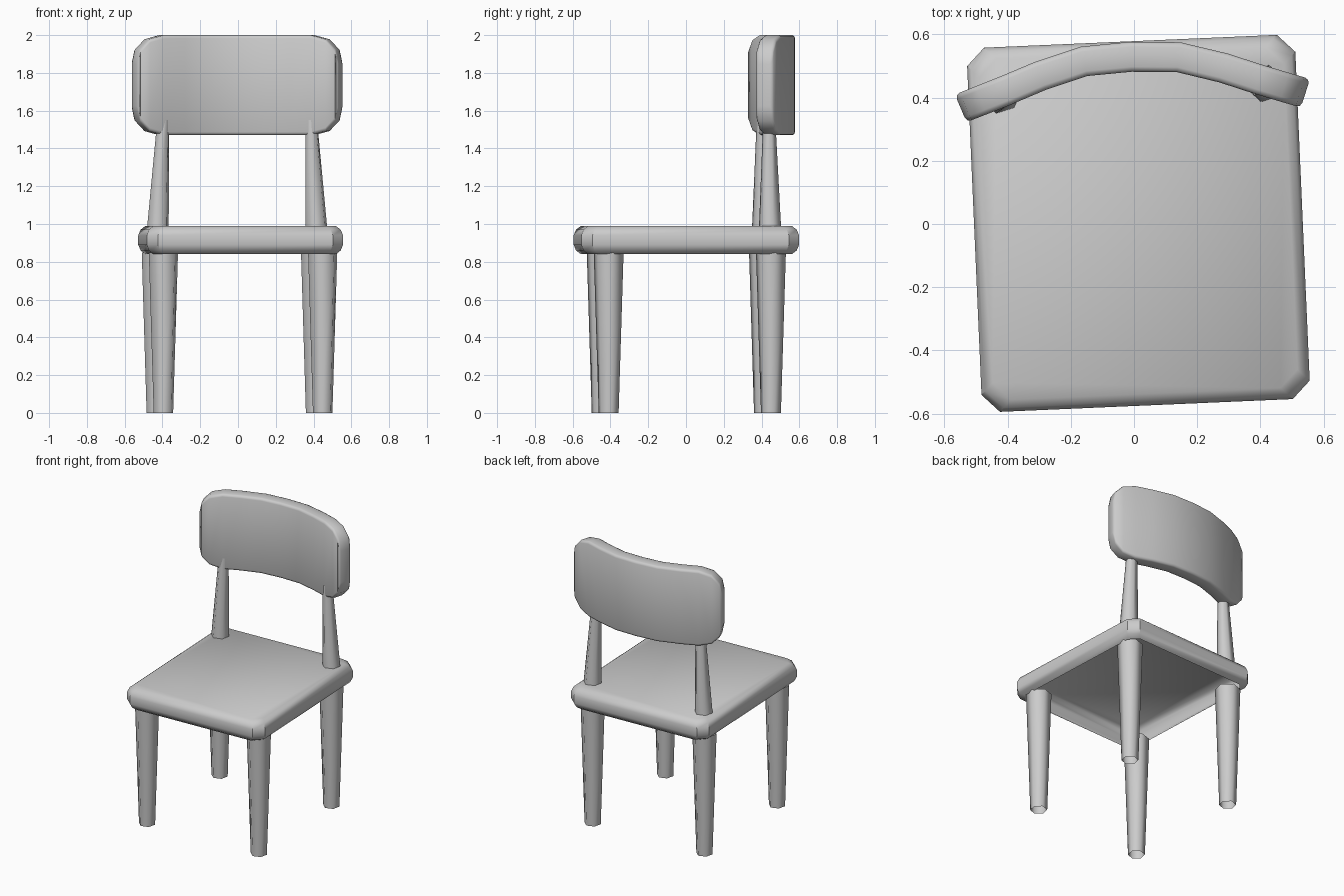
import bpy, bmesh, math

if "Cube" in bpy.data.objects:
    bpy.data.objects.remove(bpy.data.objects["Cube"])

TURN = math.radians(2.5)      # the whole chair is turned slightly
CENTRE = (0.014, 0.002, 0)


def make(name, verts, faces, smooth=50):
    mesh = bpy.data.meshes.new(name)
    mesh.from_pydata(verts, [], faces)
    bm = bmesh.new()
    bm.from_mesh(mesh)
    bmesh.ops.recalc_face_normals(bm, faces=bm.faces)
    bm.to_mesh(mesh)
    bm.free()
    obj = bpy.data.objects.new(name, mesh)
    bpy.context.collection.objects.link(obj)
    obj.location = CENTRE
    obj.rotation_euler.z = TURN
    bpy.ops.object.select_all(action='DESELECT')
    obj.select_set(True)
    bpy.context.view_layer.objects.active = obj
    bpy.ops.object.shade_smooth_by_angle(angle=math.radians(smooth))
    return obj


def loft(name, rings, cap_top=False, smooth=65):
    n = len(rings[0])
    verts = [v for ring in rings for v in ring]
    faces = [(r * n + i, r * n + (i + 1) % n, (r + 1) * n + (i + 1) % n, (r + 1) * n + i)
             for r in range(len(rings) - 1) for i in range(n)]
    if cap_top:
        faces.append(tuple(range(len(verts) - n, len(verts))))
    return make(name, verts, faces, smooth)


def circle(x, y, z, r, sides=6):
    return [(x + r * math.cos(math.tau * (i + 0.25) / sides),
             y + r * math.sin(math.tau * (i + 0.25) / sides), z) for i in range(sides)]


# Seat: rounded edge, clipped corners, hollow underneath
def seat_ring(z, inset, c=0.056):
    w, d = 0.52 - inset, 0.577 - inset
    return [(w, -d + c, z), (w, d - c, z), (w - c, d, z), (-w + c, d, z),
            (-w, d - c, z), (-w, -d + c, z), (-w + c, -d, z), (w - c, -d, z)]


loft("seat", [seat_ring(z, i) for z, i in
              [(0.84, 0.037), (0.86, 0.012), (0.89, 0), (0.94, 0), (0.97, 0.012), (0.99, 0.037)]],
     cap_top=True, smooth=40)

# Legs and back posts
for side, sx in (("left", -1), ("right", 1)):
    for end, sy in (("front", -1), ("back", 1)):
        x, y = sx * 0.422 - 0.006, sy * 0.43
        loft(f"{end}_{side}_leg", [circle(x, y, 0, 0.054), circle(x, y, 0.85, 0.081)])
    loft(f"{side}_back_post", [circle(sx * 0.42, 0.425, 0.98, 0.06),
                               circle(sx * 0.392, 0.422, 1.55, 0.033)], cap_top=True)

# Backrest: curved panel with rounded corners; x, y, half height of each column
half = [(0.15, 0.52, 0.265), (0.29, 0.48, 0.265), (0.40, 0.439, 0.265),
        (0.48, 0.411, 0.243), (0.53, 0.394, 0.19), (0.546, 0.388, 0.11)]
columns = [(-x, y, h) for x, y, h in reversed(half)] + [(0, 0.528, 0.265)] + half
verts = [(x, y, 1.735 + s * h) for x, y, h in columns for s in (-1, 1)]
faces = [(2 * i, 2 * i + 2, 2 * i + 3, 2 * i + 1) for i in range(len(columns) - 1)]
back = make("backrest", verts, faces)
solid = back.modifiers.new("thickness", 'SOLIDIFY')
solid.thickness = 0.095
solid.offset = 0
bevel = back.modifiers.new("soft_edge", 'BEVEL')
bevel.width = 0.028
bevel.segments = 2
bevel.limit_method = 'ANGLE'
bevel.angle_limit = math.radians(60)
